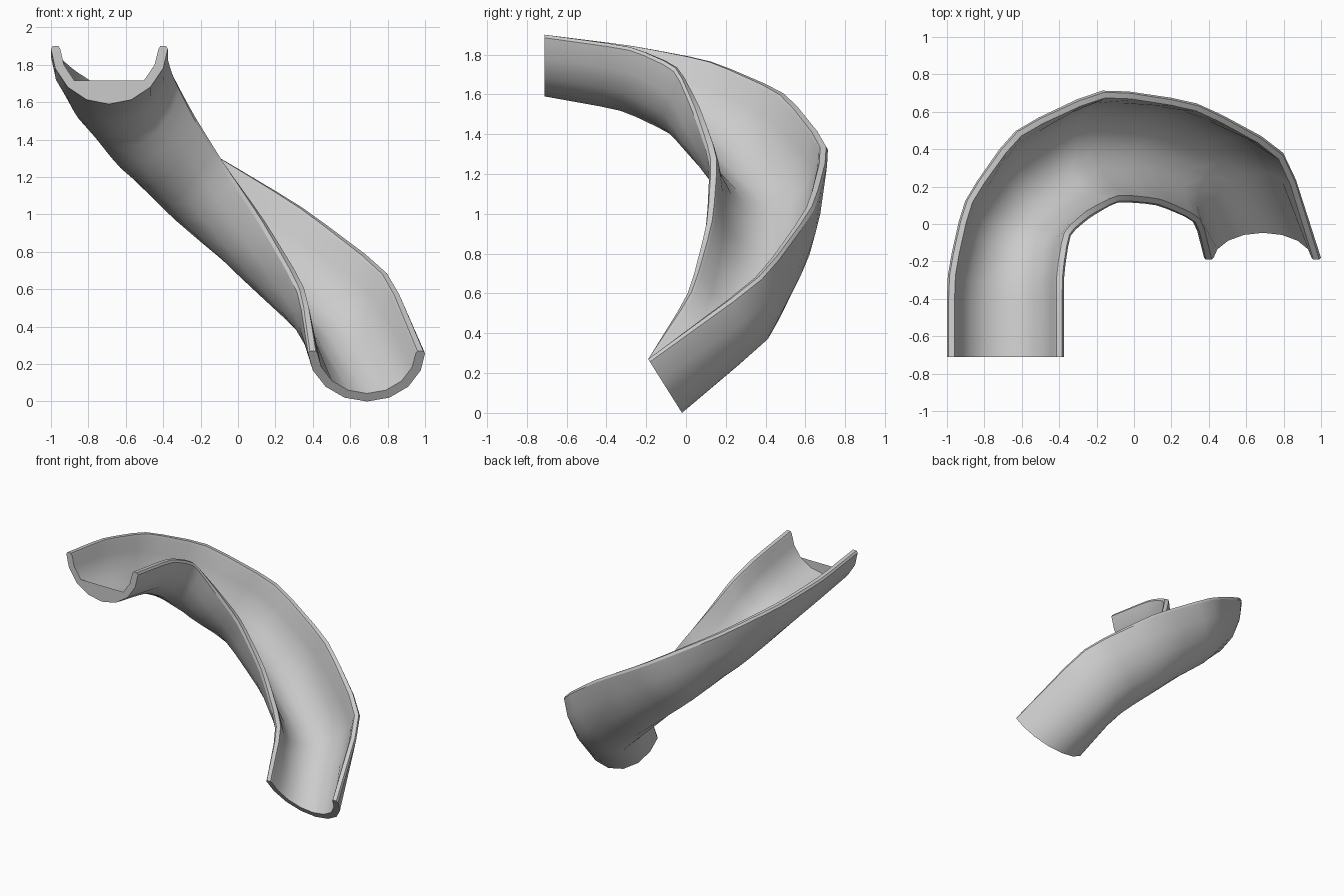
import bpy, bmesh
from math import sin, cos, pi, radians
from mathutils import Vector

if "Cube" in bpy.data.objects:
    bpy.data.objects.remove(bpy.data.objects["Cube"])

# Stations along the chute: outer rim, inner rim, underside centre
STATIONS = [
    ((-1, -.71, 1.90), (-.375, -.71, 1.90), (-.69, -.71, 1.59)),
    ((-1, -.27, 1.845), (-.375, -.27, 1.84), (-.69, -.32, 1.52)),
    ((-.91, .13, 1.77), (-.34, -.05, 1.74), (-.67, -.07, 1.40)),
    ((-.64, .51, 1.61), (-.23, .04, 1.53), (-.57, .16, 1.21)),
    ((-.16, .73, 1.34), (-.08, .12, 1.28), (-.35, .42, .98)),
    ((.35, .65, 1.04), (.13, .10, .96), (.02, .46, .67)),
    ((.82, .39, .69), (.33, .01, .60), (.45, .37, .33)),
    ((1, -.19, .27), (.375, -.19, .27), (.69, -.02, 0)),
]
stations = [[Vector(p) for p in s] for s in STATIONS]


def blend(a, b, t):
    return [p.lerp(q, t) for p, q in zip(a, b)]


# Round the bends of the path, leaving the two ends in place
path = [stations[0]]
for i in range(1, len(stations) - 1):
    prev, here, nxt = stations[i - 1:i + 2]
    a, b = blend(here, prev, .28), blend(here, nxt, .28)
    mid = blend(blend(a, b, .5), here, .6)
    path += [a, mid, b]
path.append(stations[-1])

# Half-pipe wall profile with eased rims (u across, v down)
SEG, INNER = 8, .84
angles = [pi * i / SEG for i in range(1, SEG)]
outer = [(1, .05), *[(cos(a), sin(a)) for a in angles], (-1, .05)]
inner = [(-INNER, .05), *[(INNER * cos(a), INNER * sin(a)) for a in reversed(angles)], (INNER, .05)]
profile = outer + [(-.97, 0), (-INNER - .03, 0)] + inner + [(INNER + .03, 0), (.97, 0)]
n = len(profile)

bm = bmesh.new()
rings = []
for o, i, b in path:
    m = (o + i) / 2
    rings.append([bm.verts.new(m + (o - i) / 2 * u + (b - m) * v) for u, v in profile])

# Chute walls
for r, s in zip(rings, rings[1:]):
    for k in range(n):
        j = (k + 1) % n
        bm.faces.new((r[k], r[j], s[j], s[k]))

# End caps
k_in = len(outer) + 2
for ring in (rings[0], rings[-1]):
    o_pts = ring[:len(outer)]
    i_pts = ring[k_in:k_in + len(inner)][::-1]
    for k in range(len(outer) - 1):
        bm.faces.new((o_pts[k], o_pts[k + 1], i_pts[k + 1], i_pts[k]))
    bm.faces.new((o_pts[0], i_pts[0], ring[-2], ring[-1]))
    bm.faces.new((o_pts[-1], ring[k_in - 2], ring[k_in - 1], i_pts[-1]))
bmesh.ops.recalc_face_normals(bm, faces=bm.faces)

# Thin flat-topped lip across the upper end
lip = rings[0][k_in:k_in + len(inner)][SEG // 4:3 * SEG // 4 + 1]
face = bm.faces.new([bm.verts.new(v.co) for v in lip])
face.normal_update()
if face.normal.y > 0:
    face.normal_flip()

mesh = bpy.data.meshes.new("slide_chute")
bm.to_mesh(mesh)
bm.free()
chute = bpy.data.objects.new("slide_chute", mesh)
bpy.context.collection.objects.link(chute)
bpy.context.view_layer.objects.active = chute
chute.select_set(True)
bpy.ops.object.shade_smooth_by_angle(angle=radians(32))
